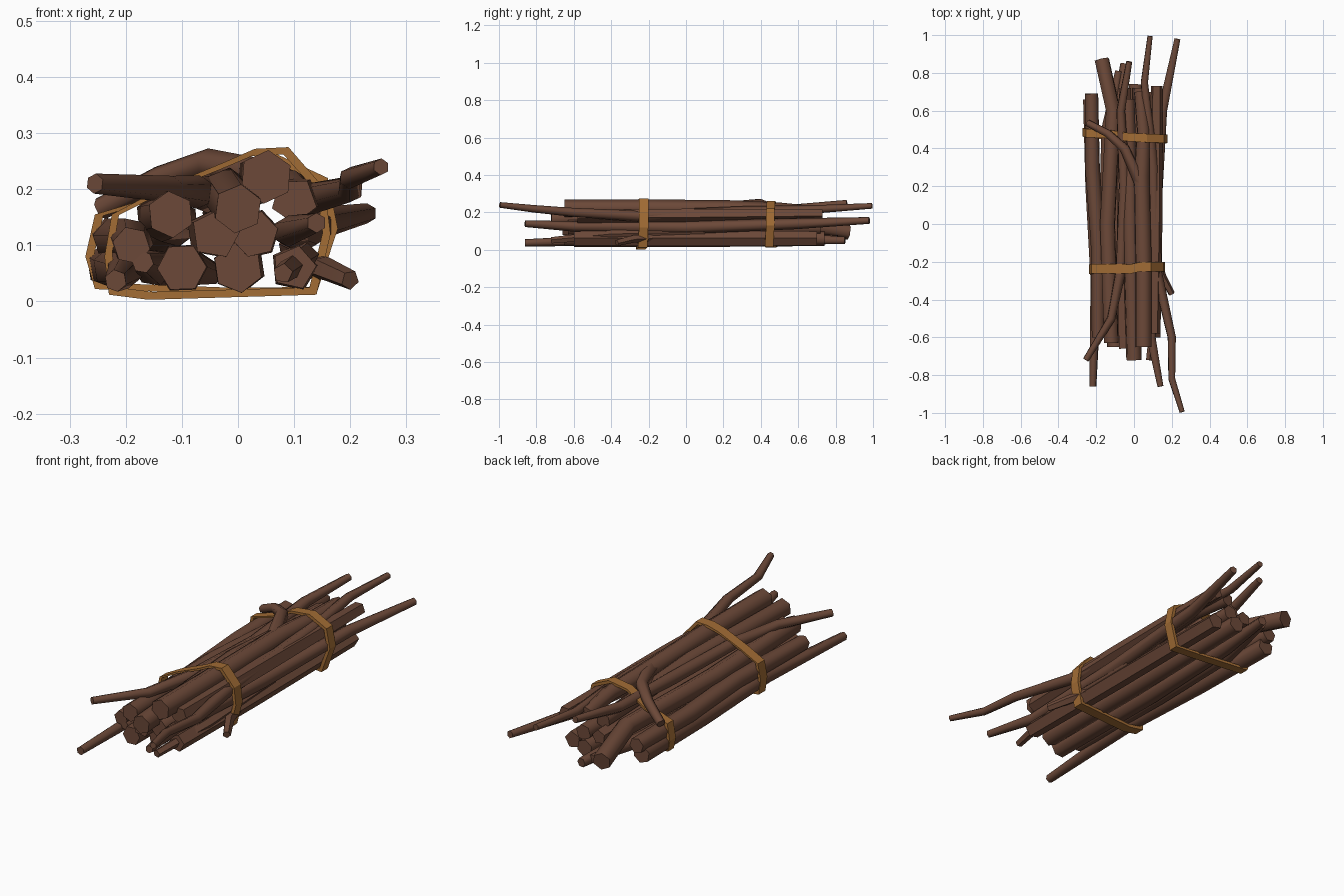
import bpy, bmesh, math, random
from mathutils import Vector

if "Cube" in bpy.data.objects:
    bpy.data.objects.remove(bpy.data.objects["Cube"])

random.seed(4)


def material(name, rgb):
    m = bpy.data.materials.new(name)
    m.diffuse_color = (*rgb, 1)
    m.use_nodes = True
    m.node_tree.nodes["Principled BSDF"].inputs["Base Color"].default_value = m.diffuse_color
    return m


BARK = material("bark_brown", (0.150, 0.066, 0.040))
CORD = material("cord_orange", (0.36, 0.15, 0.035))


def finish(bm, name, mat, angle):
    bmesh.ops.recalc_face_normals(bm, faces=bm.faces)
    me = bpy.data.meshes.new(name)
    bm.to_mesh(me)
    bm.free()
    me.materials.append(mat)
    me.shade_smooth()
    me.set_sharp_from_angle(angle=math.radians(angle))
    ob = bpy.data.objects.new(name, me)
    bpy.context.collection.objects.link(ob)


def stick(name, pts, sides=6):
    """Tapered low-poly tube through (x, y, z, radius) points."""
    bm = bmesh.new()
    pos = [Vector(p[:3]) for p in pts]
    turn = random.uniform(0, math.tau)
    rings = []
    for i, p in enumerate(pos):
        t = (pos[min(i + 1, len(pos) - 1)] - pos[max(i - 1, 0)]).normalized()
        u = t.cross(Vector((0, 0, 1))).normalized()
        v = u.cross(t)
        ring = []
        for k in range(sides):
            a = turn + math.tau * k / sides
            ring.append(bm.verts.new(p + (u * math.cos(a) + v * math.sin(a)) * pts[i][3]))
        rings.append(ring)
    for r, s in zip(rings, rings[1:]):
        for k in range(sides):
            j = (k + 1) % sides
            bm.faces.new((r[k], r[j], s[j], s[k]))
    bm.faces.new(rings[0])
    bm.faces.new(rings[-1])
    finish(bm, name, BARK, 65)


def band(name, outline, y, slope, width):
    """Closed strap around the bundle from an x-z outline."""
    bm = bmesh.new()
    cx = sum(p[0] for p in outline) / len(outline)
    cz = sum(p[1] for p in outline) / len(outline)
    rings = []
    for x, z in outline:
        yy = y + slope * x + random.uniform(-0.006, 0.006)
        ix, iz = cx + (x - cx) * 0.93, cz + (z - cz) * 0.9
        rings.append([bm.verts.new(c) for c in (
            (x, yy - width / 2, z), (x, yy + width / 2, z),
            (ix, yy + width / 2, iz), (ix, yy - width / 2, iz))])
    for i, r in enumerate(rings):
        s = rings[(i + 1) % len(rings)]
        for k in range(4):
            j = (k + 1) % 4
            bm.faces.new((r[k], r[j], s[j], s[k]))
    finish(bm, name, CORD, 20)


# Top layer, with one forked stick
stick("forked_stick", [(.05, -.65, .222, .048), (.05, -.2, .222, .048), (.04, .25, .22, .045),
                       (.05, .5, .215, .038), (.03, .7, .2, .033)])
stick("fork_branch", [(.04, .2, .222, .034), (-.05, .4, .245, .028),
                      (-.14, .48, .218, .023), (-.245, .535, .165, .02)])
stick("top_centre_stick", [(0, -.72, .165, .044), (-.02, 0, .195, .044), (-.03, .66, .17, .036)])
stick("top_right_stick", [(.1, -.58, .18, .042), (.11, 0, .185, .042), (.12, .73, .19, .032)], 5)
stick("top_left_thin_stick", [(-.255, -.72, .21, .018), (-.12, -.5, .2, .024), (-.07, -.25, .195, .03),
                              (-.05, .2, .19, .033), (-.07, .6, .22, .025), (-.025, .86, .25, .017)])
stick("long_bent_stick", [(.255, -.995, .24, .015), (.2, -.82, .22, .02), (.2, -.6, .2, .024),
                          (.12, -.25, .18, .03), (.1, .3, .2, .033), (.055, .75, .22, .021),
                          (.085, .995, .235, .015)])
# Middle layer
stick("long_right_stick", [(.14, -.86, .14, .018), (.09, -.6, .125, .028), (.11, 0, .12, .036),
                           (.15, .6, .14, .029), (.23, .98, .157, .018)])
stick("left_upper_stick", [(-.19, -.6, .1, .034), (-.19, -.1, .11, .04),
                           (-.22, .3, .11, .04), (-.225, .69, .115, .036)])
stick("left_thick_stick", [(-.12, -.63, .155, .042), (-.14, 0, .15, .044),
                           (-.11, .6, .14, .042), (-.17, .87, .095, .042)])
stick("middle_stick", [(-.04, -.66, .12, .045), (-.05, 0, .12, .045), (-.05, .72, .12, .034)], 5)
stick("inner_stick", [(.03, -.63, .12, .042), (.03, 0, .12, .045), (.03, .72, .12, .038)])
# Bottom layer, with a short side twig
stick("left_tapered_stick", [(-.218, -.86, .037, .02), (-.2, -.3, .055, .032),
                             (-.22, .2, .06, .04), (-.23, .66, .065, .042)])
stick("bottom_left_stick", [(-.1, -.65, .06, .044), (-.1, 0, .06, .046),
                            (-.09, .55, .06, .036), (-.05, .85, .05, .022)])
stick("bottom_centre_stick", [(0, -.6, .06, .045), (0, 0, .06, .046), (.01, .74, .06, .04)])
stick("bottom_right_stick", [(.1, -.6, .06, .04), (.1, 0, .06, .044), (.1, .7, .06, .04)], 5)
stick("side_twig", [(.11, -.15, .065, .022), (.15, -.28, .06, .022), (.2, -.37, .038, .018)], 5)
stick("bottom_thin_stick", [(.08, -.72, .05, .018), (.12, -.4, .08, .025), (.1, .1, .09, .03)], 5)
stick("bottom_left_thin_stick", [(-.17, -.6, .07, .02), (-.15, 0, .06, .034),
                                 (-.14, .5, .06, .034), (-.08, .81, .06, .02)])

# Two straps
band("front_band", [(-.23, .012), (-.16, .003), (.14, .012), (.165, .12), (.155, .2), (.09, .275),
                    (.03, .272), (-.02, .25), (-.14, .2), (-.225, .155), (-.238, .08)], -.233, .03, .05)
band("back_band", [(-.255, .022), (0, .012), (.14, .014), (.178, .13), (.16, .22), (.07, .262),
                   (-.03, .25), (-.14, .19), (-.255, .155), (-.272, .08)], .46, -.08, .045)
